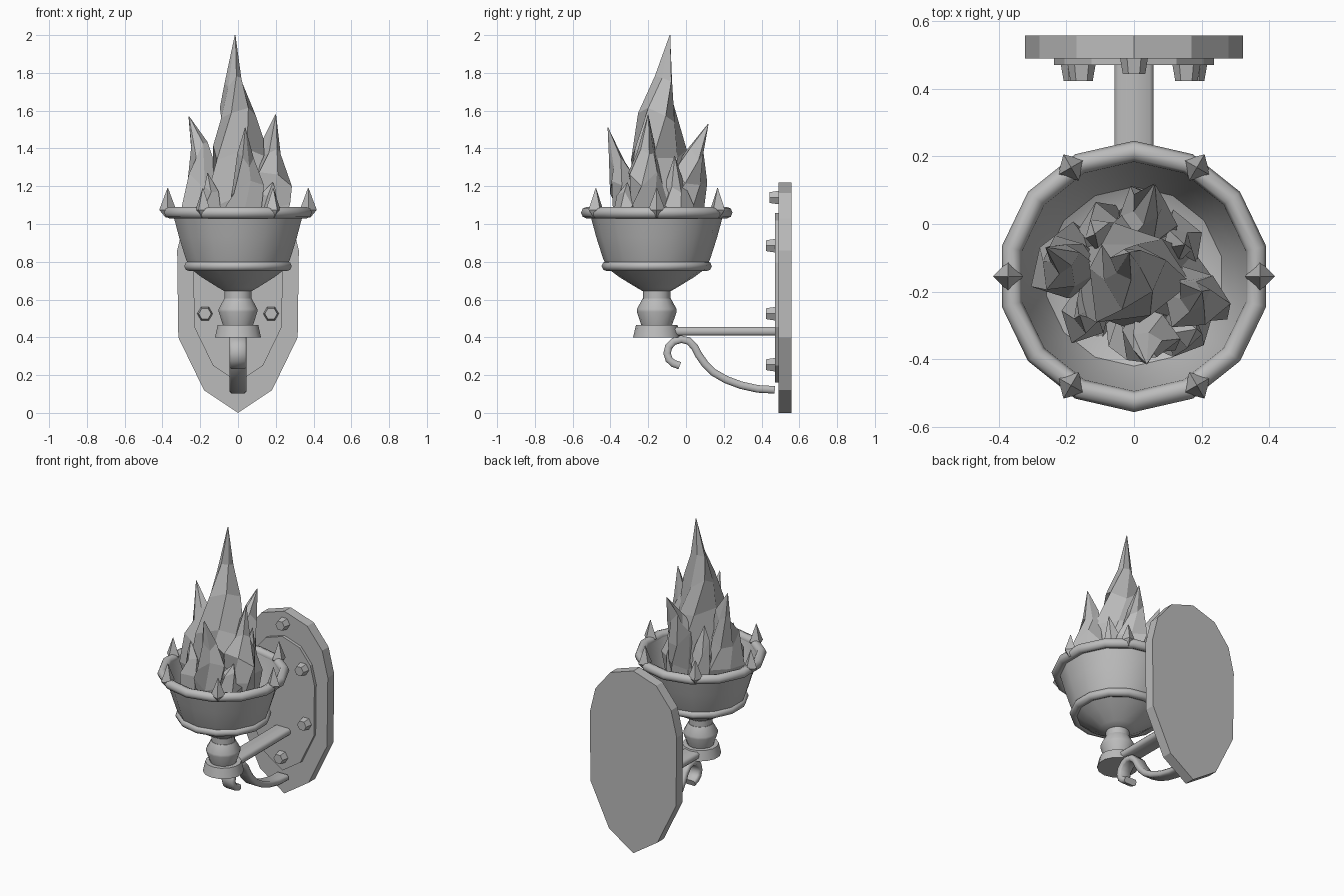
import bpy, bmesh, math, random
from mathutils import Vector

if "Cube" in bpy.data.objects:
    bpy.data.objects.remove(bpy.data.objects["Cube"])

GREY = bpy.data.materials.new("stone_grey")
GREY.use_nodes = True
GREY.diffuse_color = (0.5, 0.5, 0.5, 1)
GREY.node_tree.nodes["Principled BSDF"].inputs["Base Color"].default_value = (0.5, 0.5, 0.5, 1)

CY = -0.155   # depth of the bowl axis
SIDES = 14
random.seed(4)


def finish(name, bm, smooth=None):
    bmesh.ops.recalc_face_normals(bm, faces=bm.faces)
    mesh = bpy.data.meshes.new(name)
    bm.to_mesh(mesh)
    bm.free()
    mesh.materials.append(GREY)
    ob = bpy.data.objects.new(name, mesh)
    bpy.context.collection.objects.link(ob)
    if smooth:
        bpy.ops.object.select_all(action='DESELECT')
        ob.select_set(True)
        bpy.context.view_layer.objects.active = ob
        bpy.ops.object.shade_smooth_by_angle(angle=math.radians(smooth))
    return ob


def loft(name, rings, smooth=None, loop=False):
    """Skin equal-length rings of points; cap the ends unless looped."""
    bm = bmesh.new()
    vs = [[bm.verts.new(p) for p in ring] for ring in rings]
    n = len(vs[0])
    pairs = list(zip(vs, vs[1:])) + ([(vs[-1], vs[0])] if loop else [])
    for a, b in pairs:
        for i in range(n):
            j = (i + 1) % n
            bm.faces.new((a[i], a[j], b[j], b[i]))
    if not loop:
        bm.faces.new(vs[0])
        bm.faces.new(vs[-1])
    return finish(name, bm, smooth)


def circle(r, z, n=SIDES, x=0, y=CY, turn=math.pi / 2):
    return [Vector((x + r * math.cos(turn + math.tau * i / n),
                    y + r * math.sin(turn + math.tau * i / n), z)) for i in range(n)]


def lathe(name, profile, smooth=35, loop=False):
    return loft(name, [circle(r, z) for r, z in profile], smooth, loop)


# Stem and bowl
lathe("stem_collar", [(.125, .40), (.11, .465)])
lathe("stem_knob", [(.08, .46), (.105, .535), (.105, .55), (.075, .605)])
lathe("stem_neck", [(.072, .59), (.072, .66)])
lathe("bowl_foot", [(.075, .645), (.11, .665), (.2, .72), (.26, .765)])
lathe("bowl", [(.2, .77), (.268, .78), (.285, .82), (.32, .93), (.355, 1.06),
               (.34, 1.06), (.305, .93), (.265, .84), (.21, .81)])

# Rounded rings around the bowl
for name, r, z, w, h in (("bowl_rim", .37, 1.06, .031, .031),
                         ("bowl_lower_ring", .262, .777, .03, .027)):
    lathe(name, [(r + w * math.cos(math.tau * i / 8), z + h * math.sin(math.tau * i / 8))
                 for i in range(8)], 50, loop=True)

# Spikes on the rim
for k in range(6):
    a = k * math.pi / 3
    x, y = .372 * math.cos(a), CY + .372 * math.sin(a)
    loft(f"rim_spike_{k + 1}", [circle(r, z, 4, x, y, a) for r, z in
                               ((.012, 1.035), (.045, 1.075), (.024, 1.13), (.002, 1.19))])

# Wall plate, a shield outline extruded in depth
half = [(0, 1.22), (.17, 1.165), (.28, 1.03), (.322, .86), (.316, .40), (.18, .12), (0, 0)]
outline = half + [(-x, z) for x, z in half[-2:0:-1]]
for name, s, y0, y1 in (("wall_plate", 1, .49, .558), ("raised_plate", .735, .47, .50)):
    loft(name, [[Vector((x * s, y, .61 + (z - .61) * s)) for x, z in outline] for y in (y0, y1)])

# Hexagonal studs
for k, (x, z, y) in enumerate([(0, 1.14, .49), (0, .255, .47)] +
                              [(s * px, pz, .47) for s in (-1, 1)
                               for px, pz in ((.155, .885), (.175, .525))]):
    loft(f"stud_{k + 1}", [[Vector((x + r * math.cos(i * math.pi / 3), yy,
                                    z + r * math.sin(i * math.pi / 3))) for i in range(6)]
                          for r, yy in ((.042, y + .005), (.033, y - .047))])


def strip(name, path, w, t):
    """Sweep a chamfered flat section along a path of (y, z) points."""
    pts = [Vector((0, y, z)) for y, z in path]
    c = .5 * t
    section = [(w, t - c), (w - c, t), (c - w, t), (-w, t - c),
               (-w, c - t), (c - w, -t), (w - c, -t), (w, c - t)]
    rings = []
    for i, p in enumerate(pts):
        d = (pts[min(i + 1, len(pts) - 1)] - pts[max(i - 1, 0)]).normalized()
        up = Vector((0, -d.z, d.y))
        rings.append([p + Vector((u, 0, 0)) + up * v for u, v in section])
    return loft(name, rings, 50)


# Support arm and scrolled bracket
strip("support_arm", [(-.08, .432), (.48, .432)], .058, .023)
strip("scroll_bracket",
      [(.47, .122), (.38, .127), (.29, .147), (.21, .177), (.145, .215), (.1, .26), (.065, .31),
       (.045, .35), (.015, .38), (-.025, .39), (-.065, .378), (-.092, .35), (-.1, .315),
       (-.09, .283), (-.067, .262), (-.033, .25)], .045, .02)


def flame(name, spine, n=6):
    """Faceted tongue: jagged rings of (x, y, z, radius) closing to a tip."""
    rings = []
    for k, (x, y, z, r) in enumerate(spine):
        ring = circle(r, z, n, x, y, k * .45)
        for i, p in enumerate(ring):
            f = (1.1 if i % 2 else .82) + random.uniform(-.08, .08)
            p.x, p.y = x + (p.x - x) * f, y + (p.y - y) * f
            if 0 < k < len(spine) - 1:
                p.z += random.uniform(-.05, .05)
        rings.append(ring)
    return loft(name, rings)


# Flames
flame("flame_centre", [(0, CY, .81, .17), (0, CY, 1.1, .2), (0, -.15, 1.38, .155),
                       (-.01, -.14, 1.58, .1), (-.02, -.115, 1.77, .05), (-.015, -.085, 2.0, .002)])
flame("flame_left", [(.13, -.19, .81, .09), (.17, -.21, 1.06, .11), (.18, -.22, 1.23, .1),
                     (.175, -.21, 1.41, .05), (.2, -.2, 1.58, .002)])
flame("flame_right", [(-.14, -.14, .81, .09), (-.19, -.13, 1.07, .12), (-.2, -.12, 1.23, .09),
                      (-.21, -.1, 1.39, .045), (-.26, -.07, 1.57, .002)])
flame("flame_front", [(.02, -.27, .81, .09), (.03, -.31, 1.06, .1), (.04, -.325, 1.2, .085),
                      (.035, -.36, 1.35, .045), (.038, -.413, 1.51, .002)])
flame("flame_back", [(.02, -.04, .81, .1), (.03, -.01, 1.08, .1), (.03, .01, 1.25, .095),
                     (.04, .05, 1.38, .05), (.06, .118, 1.53, .002)])

# Small filler flames between the main tongues
for k, (x, y, h) in enumerate(((-.14, -.27, 1.27), (.13, -.06, 1.36),
                               (-.1, -.03, 1.33), (.16, -.31, 1.22))):
    flame(f"flame_small_{k + 1}", [(x * .8, y, .81, .08), (x, y, 1.05, .09),
                                   (x, y, (1.05 + h) / 2, .05), (x * 1.15, y, h, .002)], 5)
